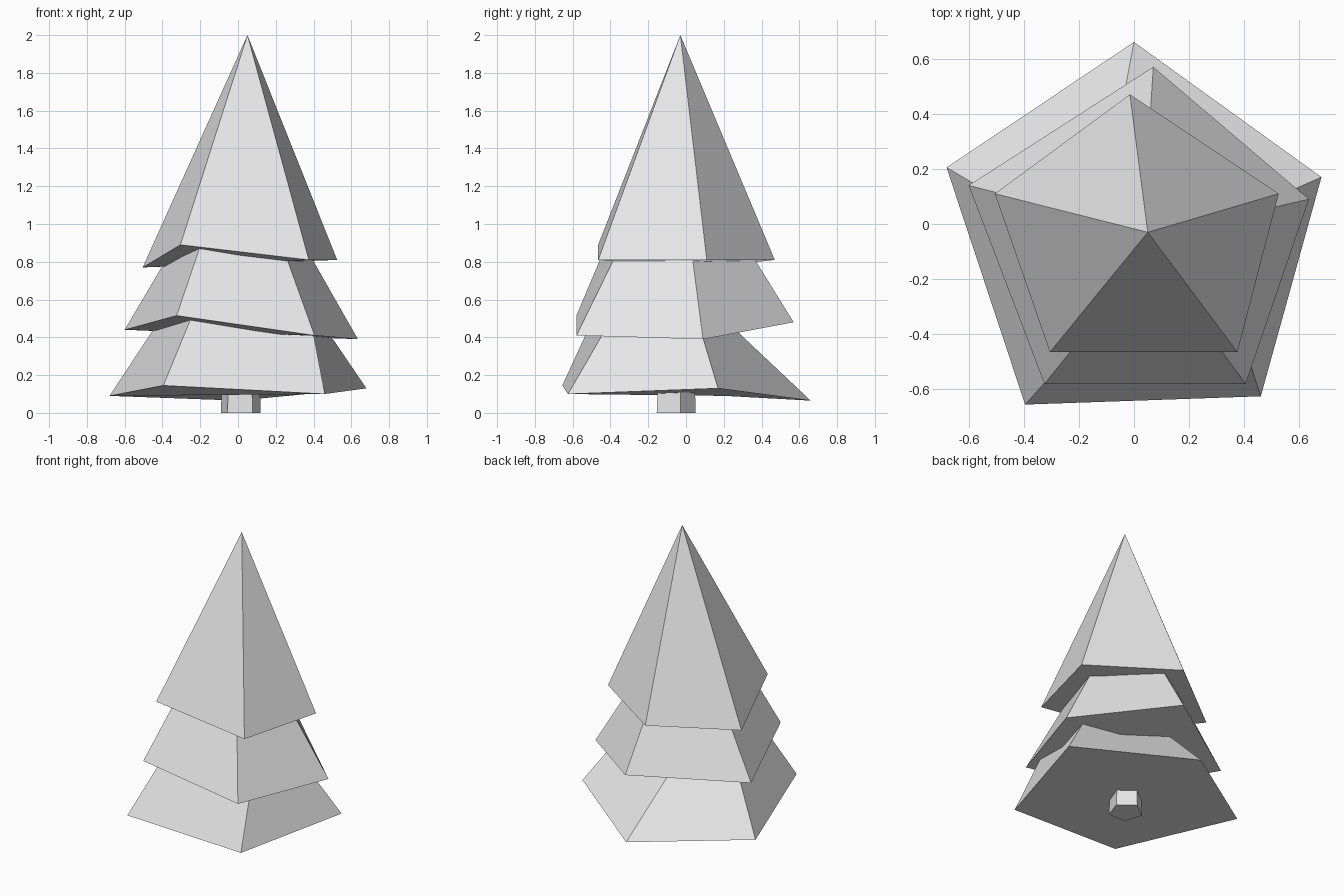
import bpy
from mathutils import Vector

cube = bpy.data.objects.get("Cube")
if cube:
    bpy.data.objects.remove(cube, do_unlink=True)

grey = bpy.data.materials.new("light_grey")
grey.use_nodes = True
colour = (0.8, 0.8, 0.8, 1)
grey.diffuse_color = colour
grey.node_tree.nodes["Principled BSDF"].inputs["Base Color"].default_value = colour


def solid(name, base, top):
    """Closed flat-shaded solid from a base ring to a top ring or a single tip."""
    n = len(base)
    faces = [list(range(n))[::-1]]
    for i in range(n):
        j = (i + 1) % n
        faces.append((i, j, n) if len(top) == 1 else (i, j, n + j, n + i))
    if len(top) > 1:
        faces.append(list(range(n, 2 * n)))
    mesh = bpy.data.meshes.new(name)
    mesh.from_pydata(base + top, [], faces)
    mesh.materials.append(grey)
    obj = bpy.data.objects.new(name, mesh)
    bpy.context.collection.objects.link(obj)
    return obj


def rise(ring, slopes, height):
    """Lift each corner to a height, drifting along its own slope."""
    return [Vector((x + dx * (height - z), y + dy * (height - z), height))
            for (x, y, z), (dx, dy) in zip(ring, slopes)]


# Corners run front right, right, back, left, front left as seen from the front
lower = [Vector(p) for p in ((.46, -.625, .10), (.68, .17, .13), (0, .66, .065),
                             (-.68, .205, .09), (-.395, -.655, .145))]
middle = [Vector(p) for p in ((.405, -.58, .41), (.635, .09, .39), (.07, .57, .48),
                              (-.6, .14, .44), (-.325, -.58, .515))]
upper = [Vector(p) for p in ((.375, -.465, .81), (.525, .11, .81), (-.015, .47, .81),
                             (-.505, .11, .77), (-.305, -.465, .89))]

# Foliage tiers, each tucked into the one above
solid("lower_foliage", lower, rise(
    lower, ((-.19, .58), (-.68, -.3), (-.2, -1.06), (.66, -.39), (.41, .46)), .6))
solid("middle_foliage", middle, rise(
    middle, ((-.36, .49), (-.57, -.13), (-.04, -.62), (.59, -.15), (.34, .42)), 1.0))
solid("upper_foliage", upper, [Vector((.05, -.03, 2))])

# Trunk
foot = [Vector(p) for p in ((.077, -.155, 0), (.12, -.03, 0), (.015, .05, 0),
                            (-.09, -.03, 0), (-.055, -.155, 0))]
solid("trunk", foot, [Vector((p.x * .95, p.y * .95, .2)) for p in foot])
